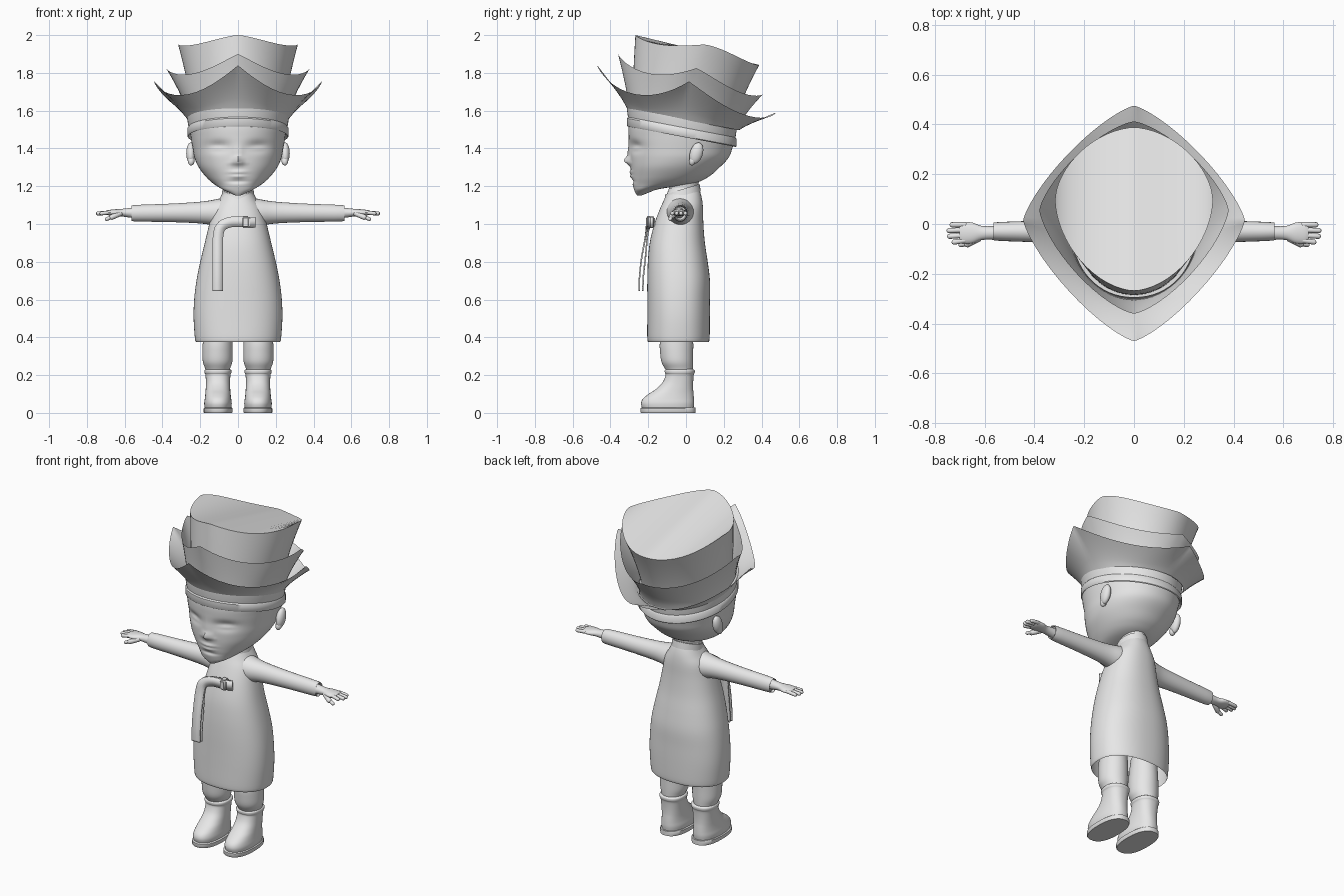
import bpy, bmesh, math
from mathutils import Matrix, Vector

if "Cube" in bpy.data.objects:
    bpy.data.objects.remove(bpy.data.objects["Cube"])

grey = bpy.data.materials.new("plain_grey")
grey.use_nodes = True
GREY = (0.8, 0.8, 0.8, 1)
grey.diffuse_color = GREY
grey.node_tree.nodes["Principled BSDF"].inputs["Base Color"].default_value = GREY
N = 64


def finish(name, bm, mirror=False, angle=40, normals=True):
    """Turn a bmesh into a smooth shaded, optionally mirrored object."""
    if normals:
        bmesh.ops.recalc_face_normals(bm, faces=bm.faces)
    me = bpy.data.meshes.new(name)
    bm.to_mesh(me)
    bm.free()
    me.materials.append(grey)
    ob = bpy.data.objects.new(name, me)
    bpy.context.collection.objects.link(ob)
    bpy.ops.object.select_all(action='DESELECT')
    ob.select_set(True)
    bpy.context.view_layer.objects.active = ob
    bpy.ops.object.shade_smooth_by_angle(angle=math.radians(angle))
    if mirror:
        ob.modifiers.new("Mirror", 'MIRROR').use_mirror_merge = False
    return ob


def smooth_rows(rows, sub=4):
    """Catmull-Rom interpolation of a list of number rows."""
    rows = [Vector(r) for r in rows]
    out = []
    for i in range(len(rows) - 1):
        a, b, c = rows[max(i - 1, 0)], rows[i], rows[i + 1]
        d = rows[min(i + 2, len(rows) - 1)]
        for k in range(sub):
            t = k / sub
            out.append(b + (c - a) * (t / 2) + (a * 2 - b * 5 + c * 4 - d) * (t * t / 2)
                       + (b * 3 - a - c * 3 + d) * (t ** 3 / 2))
    return out + [rows[-1]]


def ring(half, lo, hi, z, mid=None, p=2, cx=0, n=N):
    """Superellipse with separate front and back depth; z may depend on (angle, y)."""
    mid = (lo + hi) / 2 if mid is None else mid
    pts = []
    for i in range(n):
        a = 2 * math.pi * i / n
        c, s = math.cos(a), math.sin(a)
        x = cx + half * math.copysign(abs(c) ** (2 / p), c)
        depth = (hi - mid) if s > 0 else (mid - lo)
        y = mid + depth * math.copysign(abs(s) ** (2 / p), s)
        pts.append(Vector((x, y, z(a, y) if callable(z) else z)))
    return pts


def loft(rings, cap_start=False, cap_end=False):
    bm = bmesh.new()
    vs = [[bm.verts.new(p) for p in r] for r in rings]
    n = len(rings[0])
    for a, b in zip(vs, vs[1:]):
        for i in range(n):
            j = (i + 1) % n
            bm.faces.new((a[i], a[j], b[j], b[i]))
    # caps are strips running from front to back
    for on, r in ((cap_start, vs[0]), (cap_end, vs[-1])):
        if on:
            for i in range(n // 2):
                quad = [r[i], r[i + 1], r[n - i - 1], r[(n - i) % n]]
                bm.faces.new(list(dict.fromkeys(quad)))
    return bm


def body(rows, p=2, cx=0, sub=4, **caps):
    """Upright loft from rows of height, half width, front, back."""
    return loft([ring(w, f, b, z, p=p, cx=cx) for z, w, f, b in smooth_rows(rows, sub)], **caps)


def limb(rows, cy, n=24, **caps):
    """Sideways loft from rows of x, half depth, bottom, top."""
    rings = [ring(w, lo, hi, x, n=n) for x, w, lo, hi in smooth_rows(rows)]
    return loft([[Vector((q.z, cy + q.x, q.y)) for q in r] for r in rings], **caps)


def ball(bm, centre, size, turn=0):
    m = Matrix.Translation(centre) @ Matrix.Rotation(turn, 4, 'X') @ Matrix.Diagonal((*size, 1))
    bmesh.ops.create_uvsphere(bm, u_segments=24, v_segments=14, radius=1, matrix=m)


def capsule(bm, a, b, r):
    """Rounded finger between two points."""
    a, b = Vector(a), Vector(b)
    rot = (b - a).to_track_quat('Z', 'Y').to_matrix().to_4x4()
    ret = bmesh.ops.create_uvsphere(bm, u_segments=12, v_segments=9, radius=r)
    for v in ret["verts"]:
        v.co.z += (b - a).length if v.co.z > 1e-5 else 0
        v.co = rot @ v.co + a


# robe, open at the hem
finish("robe", body([
    (.375, .222, -.2, .12), (.395, .228, -.205, .125), (.5, .235, -.205, .127),
    (.6, .232, -.205, .127), (.7, .22, -.205, .127), (.8, .2, -.202, .115),
    (.9, .176, -.192, .1), (1.0, .152, -.168, .092), (1.08, .13, -.138, .09),
    (1.13, .1, -.115, .085), (1.17, .078, -.097, .075), (1.19, .07, -.09, .065)], p=2.3))

# collar dipping at the front
tilt = lambda base: (lambda a, y: base + .3 * y)
finish("collar", loft([ring(.088, -.118, .078, tilt(1.15)), ring(.082, -.108, .072, tilt(1.19)),
                       ring(.074, -.1, .064, tilt(1.19)), ring(.07, -.1, .06, tilt(1.15))]))

finish("neck", body([(1.1, .07, -.09, .06), (1.18, .066, -.088, .06), (1.27, .07, -.09, .08)]))

# sleeves
finish("sleeves", limb([
    (.03, .085, .97, 1.15), (.12, .07, .99, 1.13), (.2, .054, 1.003, 1.118),
    (.35, .045, 1.01, 1.108), (.55, .037, 1.014, 1.1), (.552, .03, 1.022, 1.092)],
    -.03, cap_end=True), mirror=True)

# hands with four fingers and a thumb
hand = limb([(.54, .029, 1.03, 1.088), (.58, .027, 1.035, 1.084), (.615, .029, 1.04, 1.08),
             (.65, .042, 1.042, 1.078), (.685, .042, 1.046, 1.074), (.7, .03, 1.052, 1.07)],
            -.036, cap_start=True, cap_end=True)
for y, tip in ((-.003, .73), (-.024, .742), (-.045, .74), (-.066, .722)):
    capsule(hand, (.68, y, 1.061), (tip, y * 1.1, 1.056), .0105)
capsule(hand, (.625, -.058, 1.054), (.668, -.08, 1.036), .014)
capsule(hand, (.66, -.077, 1.04), (.695, -.083, 1.026), .01)
finish("hands", hand, mirror=True)

# legs and boots
finish("trouser_legs", body([
    (.21, .06, -.098, .035), (.235, .066, -.112, .037), (.27, .078, -.13, .038),
    (.32, .08, -.137, .038), (.38, .078, -.138, .038), (.5, .07, -.12, .03)],
    cx=.108, cap_end=True), mirror=True)
finish("boots", body([
    (.024, .07, -.232, .04), (.05, .073, -.238, .043), (.075, .07, -.228, .042),
    (.1, .067, -.198, .04), (.125, .065, -.16, .038), (.16, .064, -.125, .038),
    (.2, .066, -.108, .041), (.212, .071, -.112, .046), (.226, .071, -.112, .046),
    (.232, .06, -.1, .035)], p=2.3, cx=.106, cap_start=True, cap_end=True), mirror=True)
finish("boot_soles", loft([ring(w, -.165 - w, .05, z, p=2.4, cx=.105) for z, w in
                           ((0, .074), (.004, .077), (.024, .077), (.028, .072))],
                          cap_start=True, cap_end=True), mirror=True)

# head, with the face pushed in and out: x, z, spread x, spread z, push
head = body([
    (1.15, .012, -.258, -.238), (1.165, .045, -.268, -.2), (1.185, .085, -.276, -.14),
    (1.215, .132, -.284, .04), (1.25, .17, -.287, .12), (1.3, .208, -.292, .178),
    (1.35, .23, -.295, .225), (1.4, .24, -.298, .245), (1.46, .25, -.303, .26),
    (1.52, .256, -.305, .265), (1.6, .25, -.295, .255)], p=2.1, sub=8,
    cap_start=True, cap_end=True)
bumps = [(0, 1.335, .02, .022, .03), (0, 1.38, .018, .045, .012), (0, 1.275, .04, .009, .01),
         (0, 1.252, .035, .009, .009), (0, 1.225, .05, .01, -.007)]
for side in (-1, 1):
    bumps += [(side * .105, 1.41, .055, .03, -.02), (side * .105, 1.4, .035, .012, .008),
              (side * .03, 1.322, .012, .01, .008)]
for v in head.verts:
    if v.co.y < -.1:
        x, z = v.co.x, v.co.z
        v.co.y -= sum(d * math.exp(-((x - bx) / sx) ** 2 - ((z - bz) / sz) ** 2)
                      for bx, bz, sx, sz, d in bumps)
finish("head", head, angle=60)

# ears
ears = bmesh.new()
ball(ears, (.25, .055, 1.375), (.024, .034, .058), -.3)
ball(ears, (.248, .035, 1.335), (.018, .018, .026), -.3)
finish("ears", ears, mirror=True)

# headband, tilted back
slope = lambda base: (lambda a, y: base - .19 * y)
finish("headband", loft([ring(w, -w - .045, w, slope(z)) for z, w in (
    (1.47, .253), (1.458, .264), (1.463, .268), (1.5, .268), (1.508, .262), (1.54, .267),
    (1.558, .268), (1.565, .255))]))


def petal_layer(name, base, half, front, back, mid, p, tips, dips, curve, closed=False):
    """Flaring hat wall whose rim has points at the front, sides and back."""
    def rim_z(a, y):
        s = math.sin(a)
        end, dip = (tips[2], dips[1]) if s > 0 else (tips[0], dips[0])
        return tips[1] * (1 - s * s) + end * s * s - dip * abs(math.sin(2 * a)) ** 1.5
    low = ring(base, -base - .045, base + .015, slope(1.55))
    rim = ring(half, front, back, rim_z, mid=mid, p=p)
    rings = []
    for k in range(9):
        t = k / 8
        rings.append([Vector((a.x + (b.x - a.x) * t ** curve, a.y + (b.y - a.y) * t ** curve,
                              a.z + (b.z - a.z) * t)) for a, b in zip(low, rim)])
    finish(name, loft(rings, cap_end=closed))


petal_layer("outer_hat_layer", .266, .445, -.47, .475, .015, 1.3,
            (1.84, 1.755, 1.59), (.11, .085), 1.15)
petal_layer("middle_hat_layer", .258, .38, -.36, .412, .055, 1.4,
            (1.9, 1.825, 1.692), (.065, .055), 1.35)
petal_layer("hat_crown", .24, .317, -.268, .388, .095, 1.75,
            (2.0, 1.95, 1.842), (.022, .02), 1.4, closed=True)


def ribbon(name, path, width, thick=.008):
    """Flat strap following a path across the chest."""
    bm = bmesh.new()
    pts = smooth_rows(path, 6)
    rows = []
    for i, q in enumerate(pts):
        d = pts[min(i + 1, len(pts) - 1)] - pts[max(i - 1, 0)]
        side = d.cross(Vector((0, 1, 0))).normalized() * width / 2
        rows.append((bm.verts.new(q - side), bm.verts.new(q + side)))
    for a, b in zip(rows, rows[1:]):
        bm.faces.new((a[0], a[1], b[1], b[0]))
    ob = finish(name, bm)
    mod = ob.modifiers.new("Solidify", 'SOLIDIFY')
    mod.thickness, mod.offset = thick, 0


# chest tie: two hanging straps and a knot
for name, push in (("front_strap", 0), ("rear_strap", .02)):
    ribbon(name, [(.03, -.2 + push / 2, 1.012), (-.04, -.203 + push / 2, 1.01),
                  (-.09, -.208 + push / 2, .985), (-.106, -.215 + push / 2, .93),
                  (-.108, -.235 + push, .82), (-.108, -.246 + push, .72),
                  (-.108, -.248 + push, .645)], .055)
ribbon("short_strap", [(.0, -.19, 1.012), (.05, -.192, 1.01), (.09, -.18, 1.01)], .055, .016)
knot = bmesh.new()
bmesh.ops.create_cube(knot, size=1, matrix=Matrix.Translation((.04, -.188, 1.01))
                      @ Matrix.Diagonal((.045, .05, .064, 1)))
bmesh.ops.bevel(knot, geom=knot.edges[:], offset=.01, segments=3, affect='EDGES')
finish("knot", knot)
